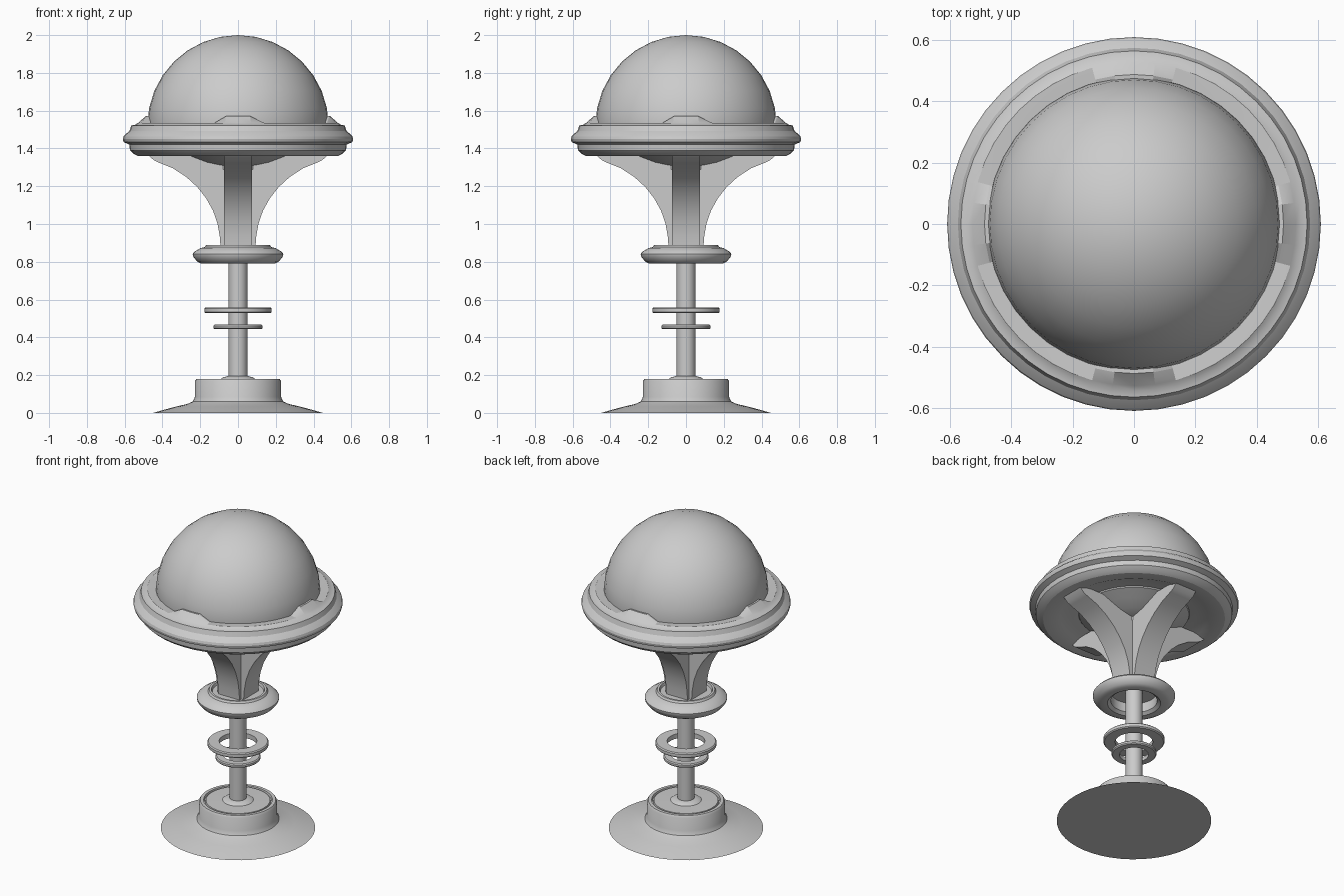
import bpy, bmesh, math
from math import cos, sin, pi

if "Cube" in bpy.data.objects:
    bpy.data.objects.remove(bpy.data.objects["Cube"])

def finish(name, bm, angle=35):
    bmesh.ops.remove_doubles(bm, verts=bm.verts, dist=1e-5)
    bmesh.ops.recalc_face_normals(bm, faces=bm.faces)
    me = bpy.data.meshes.new(name)
    bm.to_mesh(me)
    bm.free()
    ob = bpy.data.objects.new(name, me)
    bpy.context.collection.objects.link(ob)
    bpy.ops.object.select_all(action='DESELECT')
    ob.select_set(True)
    bpy.context.view_layer.objects.active = ob
    bpy.ops.object.shade_smooth_by_angle(angle=math.radians(angle))
    return ob

def lathe(name, profile, segs=48, closed=False, lift=None, angle=35):
    """Revolve (r, z) points about z; lift(i, a) adds height to profile point i at angle a."""
    bm = bmesh.new()
    rings = []
    for s in range(segs):
        a = 2 * pi * s / segs
        rings.append([bm.verts.new((r * cos(a), r * sin(a), z + (lift(i, a) if lift else 0)))
                      for i, (r, z) in enumerate(profile)])
    n = len(profile)
    for s in range(segs):
        A, B = rings[s], rings[(s + 1) % segs]
        for i in range(n if closed else n - 1):
            j = (i + 1) % n
            quad = [A[i], B[i], B[j], A[j]]
            if profile[i][0] == 0:
                quad = [A[i], B[j], A[j]]
            elif profile[j][0] == 0:
                quad = [A[i], B[i], A[j]]
            bm.faces.new(quad)
    return finish(name, bm, angle)

# Flared foot with a grooved drum on top
lathe("base", [(0, 0), (.45, 0), (.39, .017), (.33, .033), (.27, .047), (.24, .06), (.228, .085),
               (.228, .168), (.22, .18), (.2, .18), (.197, .165), (.19, .165), (.187, .178),
               (.09, .18), (.08, .188), (.05, .195), (0, .195)])

# Pole
lathe("pole", [(0, .19), (.05, .19), (.05, .88), (0, .88)], 32)

# Two floating rings around the pole
for name, ri, ro, z0, z1 in (("upper_ring", .11, .178, .528, .558), ("lower_ring", .085, .131, .443, .467)):
    b = .006
    lathe(name, [(ri, z0), (ro - b, z0), (ro, z0 + b), (ro, z1 - b), (ro - b, z1), (ri, z1)], closed=True)

# Hollow collar that carries the arms
lathe("collar", [(0, .875), (.15, .875), (.155, .89), (.168, .89), (.175, .878), (.2, .872), (.228, .855),
                 (.24, .842), (.238, .828), (.215, .8), (.195, .79), (.155, .79), (.135, .805),
                 (.135, .865), (0, .865)])

# Four curved arms spreading from the collar to the dish
curve = [(.092, .87), (.096, .93), (.108, 1.0), (.132, 1.07), (.168, 1.135), (.215, 1.195),
         (.275, 1.25), (.345, 1.295), (.42, 1.325), (.445, 1.337), (.475, 1.365)]
side = [(0, .87)] + curve + [(.44, 1.38), (.25, 1.38), (0, 1.31)]
for k, place in enumerate(("right", "back", "left", "front")):
    bm = bmesh.new()
    ca, sa = cos(k * pi / 2), sin(k * pi / 2)
    loops = [[bm.verts.new((r * ca - w * sa, r * sa + w * ca, z)) for r, z in side] for w in (-.075, .075)]
    bm.faces.new(loops[0])
    bm.faces.new(loops[1][::-1])
    for i in range(len(side)):
        j = (i + 1) % len(side)
        bm.faces.new((loops[0][i], loops[1][i], loops[1][j], loops[0][j]))
    finish(place + "_arm", bm)

# Dish rim, with four raised tabs on its inner lip
def tab(i, a):
    off = abs((a + pi / 4) % (pi / 2) - pi / 4)
    return .037 if i in (1, 2) and off < math.radians(8) else 0

lathe("dish_rim", [(.44, 1.48), (.462, 1.532), (.488, 1.534), (.528, 1.536), (.545, 1.525), (.565, 1.522),
                   (.575, 1.492), (.59, 1.48), (.606, 1.464), (.61, 1.45), (.606, 1.434), (.575, 1.42),
                   (.572, 1.39), (.55, 1.37), (.53, 1.36), (.46, 1.362), (.43, 1.375), (.36, 1.385),
                   (.31, 1.395), (.31, 1.44)], closed=True, lift=tab, angle=25)

# Rounded belly under the dish with a small cap
lathe("dish_belly", [(.34, 1.42), (.32, 1.385), (.25, 1.355), (.18, 1.327), (.11, 1.31), (0, 1.308)])
lathe("belly_cap", [(0, 1.32), (.11, 1.32), (.11, 1.288), (0, 1.288)])

# Dome
steps = 8
dome = [(.465, 1.45)] + [(.48 * cos(i * pi / 2 / steps), 1.52 + .48 * sin(i * pi / 2 / steps)) for i in range(steps)]
lathe("dome", dome + [(0, 2.0)], 40)
